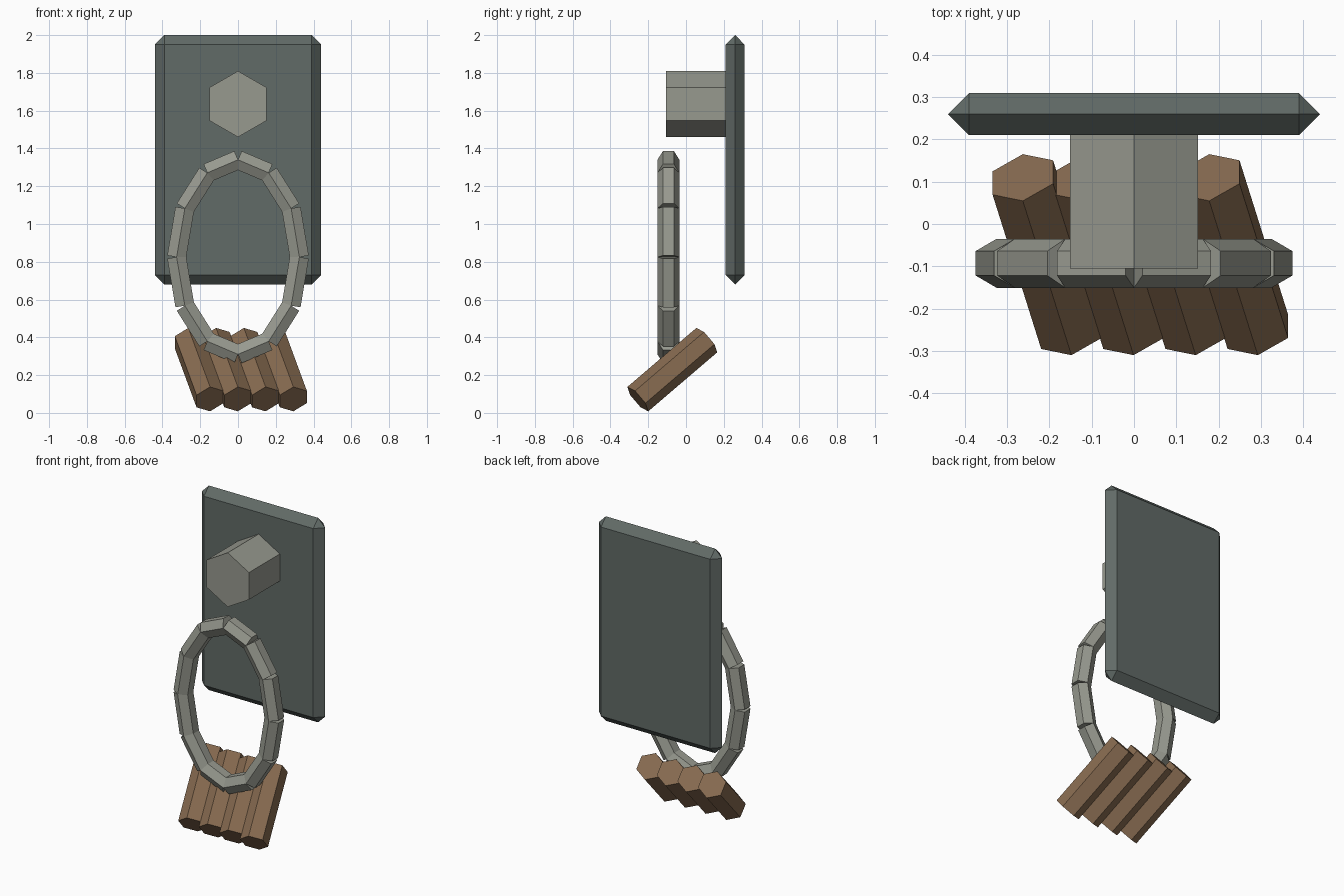
import bpy, bmesh, math
from mathutils import Vector

if "Cube" in bpy.data.objects:
    bpy.data.objects.remove(bpy.data.objects["Cube"])


def material(name, rgb):
    m = bpy.data.materials.new(name)
    m.diffuse_color = (*rgb, 1)
    m.use_nodes = True
    m.node_tree.nodes["Principled BSDF"].inputs["Base Color"].default_value = m.diffuse_color
    return m


iron = material("dark_iron", (0.12, 0.145, 0.135))
steel = material("pale_steel", (0.31, 0.32, 0.275))
wood = material("wood", (0.24, 0.145, 0.08))


def finish(name, bm, mat):
    bmesh.ops.recalc_face_normals(bm, faces=bm.faces)
    mesh = bpy.data.meshes.new(name)
    bm.to_mesh(mesh)
    bm.free()
    mesh.materials.append(mat)
    ob = bpy.data.objects.new(name, mesh)
    bpy.context.collection.objects.link(ob)
    return ob


def hex_bar(bm, start, end, radius, corner):
    """Closed hexagonal bar from start to end, one corner pointing along `corner`."""
    start, end = Vector(start), Vector(end)
    axis = (end - start).normalized()
    up = Vector(corner)
    up = (up - axis * up.dot(axis)).normalized()
    side = axis.cross(up)
    rings = []
    for p in (start, end):
        rings.append([bm.verts.new(p + radius * (math.cos(a) * up + math.sin(a) * side))
                      for a in (i * math.pi / 3 for i in range(6))])
    a, b = rings
    for i in range(6):
        j = (i + 1) % 6
        bm.faces.new((a[i], a[j], b[j], b[i]))
    bm.faces.new(a)
    bm.faces.new(b)


# Back plate: slab chamfered on every edge until the rims meet in a ridge
bm = bmesh.new()
bmesh.ops.create_cube(bm, size=1)
for v in bm.verts:
    v.co = Vector((v.co.x * 0.78, 0.26 + v.co.y * 0.10, 1.34 + v.co.z * 1.22))
for sx in (-1, 1):
    for sz in (-1, 1):
        bm.verts.new((sx * 0.44, 0.26, 1.34 + sz * 0.61))
        bm.verts.new((sx * 0.39, 0.26, 1.34 + sz * 0.66))
bm.faces.ensure_lookup_table()
bmesh.ops.delete(bm, geom=bm.faces[:], context='FACES_ONLY')
bmesh.ops.delete(bm, geom=bm.edges[:], context='EDGES_FACES') if bm.edges else None
bmesh.ops.convex_hull(bm, input=bm.verts[:])
bmesh.ops.dissolve_limit(bm, angle_limit=0.01, verts=bm.verts[:], edges=bm.edges[:])
finish("back_plate", bm, iron)

# Peg: short hexagonal bolt standing out of the plate
bm = bmesh.new()
hex_bar(bm, (0, -0.105, 1.635), (0, 0.21, 1.635), 0.175, (0, 0, 1))
finish("peg", bm, steel)

# Oval ring: twelve straight hexagonal links
bm = bmesh.new()
joints = [(0.325 * math.sin(t), -0.093, 0.825 + 0.515 * math.cos(t))
          for t in (i * math.pi / 6 for i in range(12))]
for i in range(12):
    hex_bar(bm, joints[i], joints[(i + 1) % 12], 0.058, (0, 1, 0))
finish("ring", bm, steel)

# Grip: four slanted hexagonal wooden rods side by side
for i in range(4):
    x = -0.148 + i * 0.147
    bm = bmesh.new()
    hex_bar(bm, (x, -0.255, 0.073), (x - 0.115, 0.11, 0.385), 0.085, (0, -0.65, 0.76))
    finish(f"grip_rod_{i + 1}", bm, wood)
